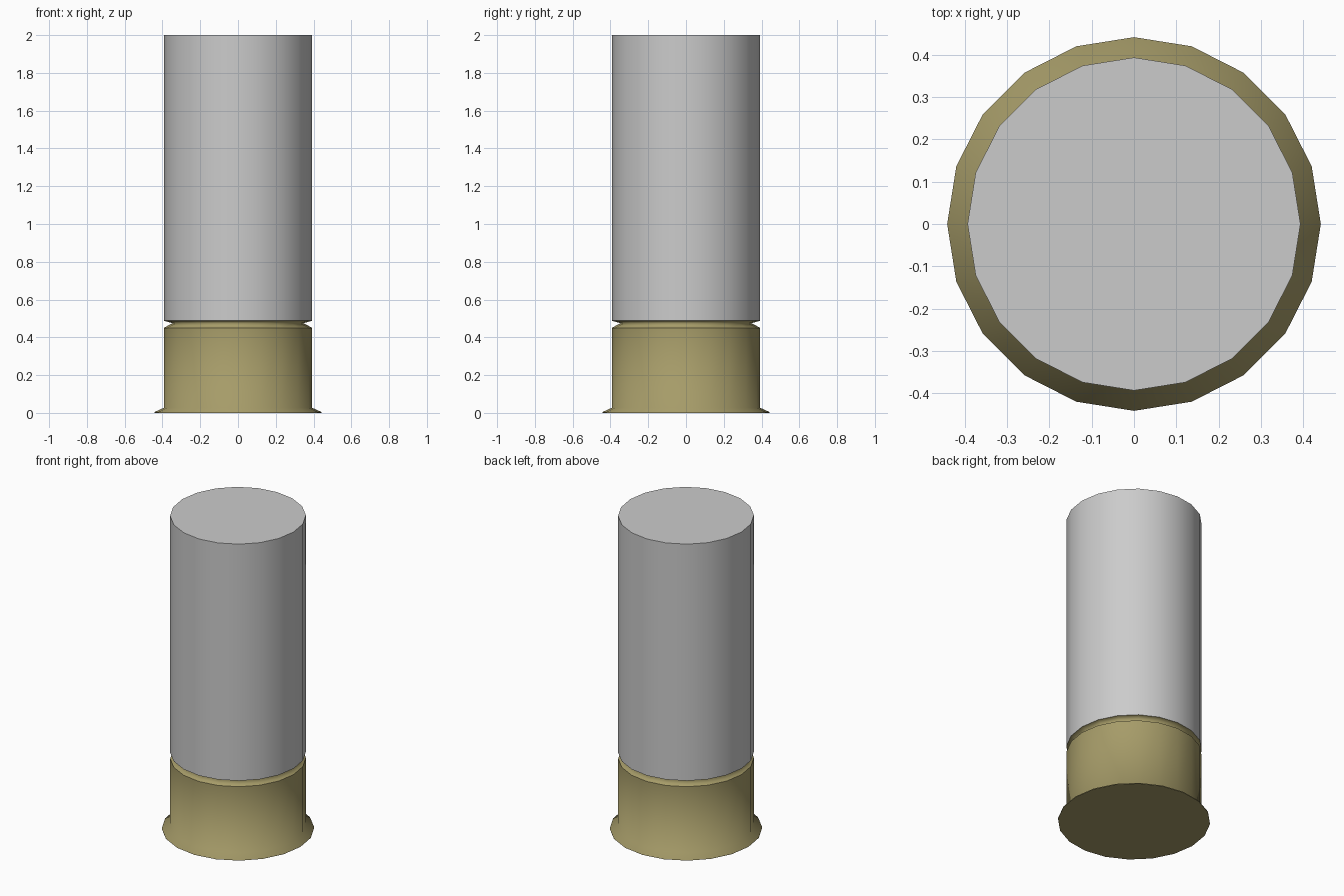
import bpy, bmesh
from math import cos, sin, tau

if "Cube" in bpy.data.objects:
    bpy.data.objects.remove(bpy.data.objects["Cube"])

SIDES = 20


def lathe(name, profile, sharp_rings, cap_bottom=False, cap_top=False):
    """Spin (radius, z) points around z; the listed rings keep a hard edge."""
    bm = bmesh.new()
    rings = [[bm.verts.new((r * cos(tau * i / SIDES), r * sin(tau * i / SIDES), z))
              for i in range(SIDES)] for r, z in profile]
    for a, b in zip(rings, rings[1:]):
        for i in range(SIDES):
            j = (i + 1) % SIDES
            bm.faces.new((a[i], a[j], b[j], b[i])).smooth = True
    if cap_bottom:
        bm.faces.new(rings[0][::-1])
    if cap_top:
        bm.faces.new(rings[-1])
    for k in sharp_rings:
        for i in range(SIDES):
            bm.edges.get((rings[k][i], rings[k][(i + 1) % SIDES])).smooth = False
    mesh = bpy.data.meshes.new(name)
    bm.to_mesh(mesh)
    bm.free()
    obj = bpy.data.objects.new(name, mesh)
    bpy.context.collection.objects.link(obj)
    return obj


# Brass base: flared rim, straight wall and crimped groove
base = lathe("brass_base",
             [(0.441, 0), (0.441, 0.005), (0.393, 0.027), (0.393, 0.45),
              (0.347, 0.475), (0.393, 0.488)],
             sharp_rings=[0, 3], cap_bottom=True)
brass = bpy.data.materials.new("brass")
brass.diffuse_color = (0.38, 0.33, 0.14, 1)
brass.use_nodes = True
brass.node_tree.nodes["Principled BSDF"].inputs["Base Color"].default_value = brass.diffuse_color
base.data.materials.append(brass)

# Grey tube with a flat closed top
lathe("tube", [(0.393, 0.488), (0.393, 2.0)], sharp_rings=[0, 1], cap_top=True)
